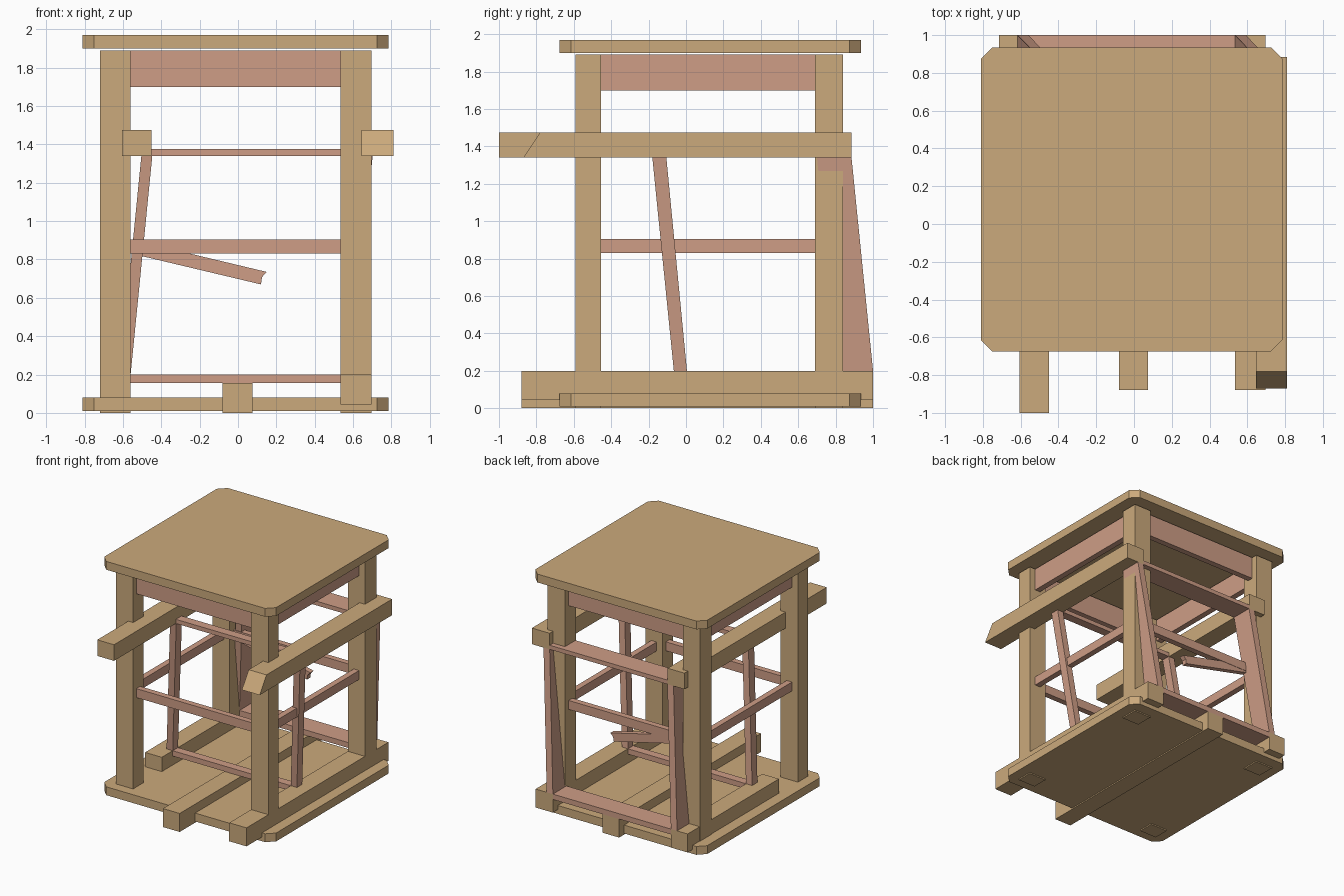
import bpy, bmesh

if "Cube" in bpy.data.objects:
    bpy.data.objects.remove(bpy.data.objects["Cube"])


def material(name, rgb):
    m = bpy.data.materials.new(name)
    m.diffuse_color = (*rgb, 1)
    m.use_nodes = True
    m.node_tree.nodes["Principled BSDF"].inputs["Base Color"].default_value = m.diffuse_color
    return m


OAK = material("pale_wood", (0.60, 0.40, 0.20))
RED = material("reddish_wood", (0.62, 0.34, 0.24))


def loft(name, ring_a, ring_b, mat):
    """Solid joining two matching outlines."""
    bm = bmesh.new()
    a = [bm.verts.new(p) for p in ring_a]
    b = [bm.verts.new(p) for p in ring_b]
    bm.faces.new(a)
    bm.faces.new(b)
    n = len(a)
    for i in range(n):
        j = (i + 1) % n
        bm.faces.new((a[i], a[j], b[j], b[i]))
    bmesh.ops.recalc_face_normals(bm, faces=bm.faces[:])
    me = bpy.data.meshes.new(name)
    bm.to_mesh(me)
    bm.free()
    me.materials.append(mat)
    ob = bpy.data.objects.new(name, me)
    bpy.context.collection.objects.link(ob)
    return ob


def rect(x, y, z):
    return [(x[0], y[0], z), (x[1], y[0], z), (x[1], y[1], z), (x[0], y[1], z)]


def box(name, x, y, z, mat):
    return loft(name, rect(x, y, z[0]), rect(x, y, z[1]), mat)


# Top and bottom boards with clipped corners
def board(name, z):
    x0, x1, y0, y1, c = -0.81, 0.785, -0.675, 0.935, 0.06
    out = [(x0 + c, y0), (x1 - c, y0), (x1, y0 + c), (x1, y1 - c),
           (x1 - c, y1), (x0 + c, y1), (x0, y1 - c), (x0, y0 + c)]
    loft(name, [(x, y, z[0]) for x, y in out], [(x, y, z[1]) for x, y in out], OAK)


board("bottom_board", (0.01, 0.08))
board("top_board", (1.90, 1.97))

# Four corner posts
LX, RX = (-0.72, -0.56), (0.535, 0.695)
FY, BY = (-0.59, -0.455), (0.69, 0.84)
for sx, x in (("left", LX), ("right", RX)):
    for sy, y in (("front", FY), ("back", BY)):
        box(f"{sy}_{sx}_post", x, y, (0.0, 1.89), OAK)

# Floor runners
box("left_runner", (-0.715, -0.56), (-0.21, 1.0), (0.045, 0.20), OAK)
box("middle_runner", (-0.08, 0.075), (-0.88, 1.0), (0.0, 0.155), OAK)
box("right_runner", RX, (-0.88, 1.0), (0.045, 0.20), OAK)

# Long arms, the right one cut at a slant
box("left_arm", (-0.605, -0.45), (-1.0, 0.885), (1.34, 1.475), OAK)
loft("right_arm", rect((0.645, 0.81), (-0.87, 0.885), 1.34),
     rect((0.645, 0.81), (-0.78, 0.885), 1.475), OAK)

# Upper and middle rails between posts
T = 0.025
for level, z in (("upper", (1.70, 1.89)), ("middle", (0.83, 0.905))):
    for side, c in (("front", -0.522), ("back", 0.765)):
        box(f"{level}_{side}_rail", (LX[1], RX[0]), (c - T, c + T), z, RED)
    for side, c in (("left", -0.64), ("right", 0.615)):
        box(f"{level}_{side}_rail", (c - T, c + T), (FY[1], BY[0]), z, RED)

# Two leaning frames: slanted legs with a crossbar at top and bottom
W = 0.057
for tag, yb, yt in (("inner", (-0.065, 0.005), (-0.18, -0.105)),
                    ("rear", (0.82, 1.0), (0.70, 0.885))):
    for side, xb, xt in (("left", -0.56 - W, -0.447 - W), ("right", 0.535, 0.645)):
        loft(f"{tag}_{side}_leg", rect((xb, xb + W), yb, 0.20),
             rect((xt, xt + W), yt, 1.34), RED)
    box(f"{tag}_bottom_bar", (-0.56, 0.535), yb, (0.155, 0.20), RED)
    box(f"{tag}_top_bar", (-0.45, 0.645), yt, (1.34, 1.375), RED)

# Snapped slat hanging under the back middle rail
slat = [(0.15, 0.735), (0.125, 0.708), (0.12, 0.67), (-0.52, 0.822), (-0.52, 0.895)]
loft("broken_slat", [(x, 0.743, z) for x, z in slat],
     [(x, 0.787, z) for x, z in slat], RED)
